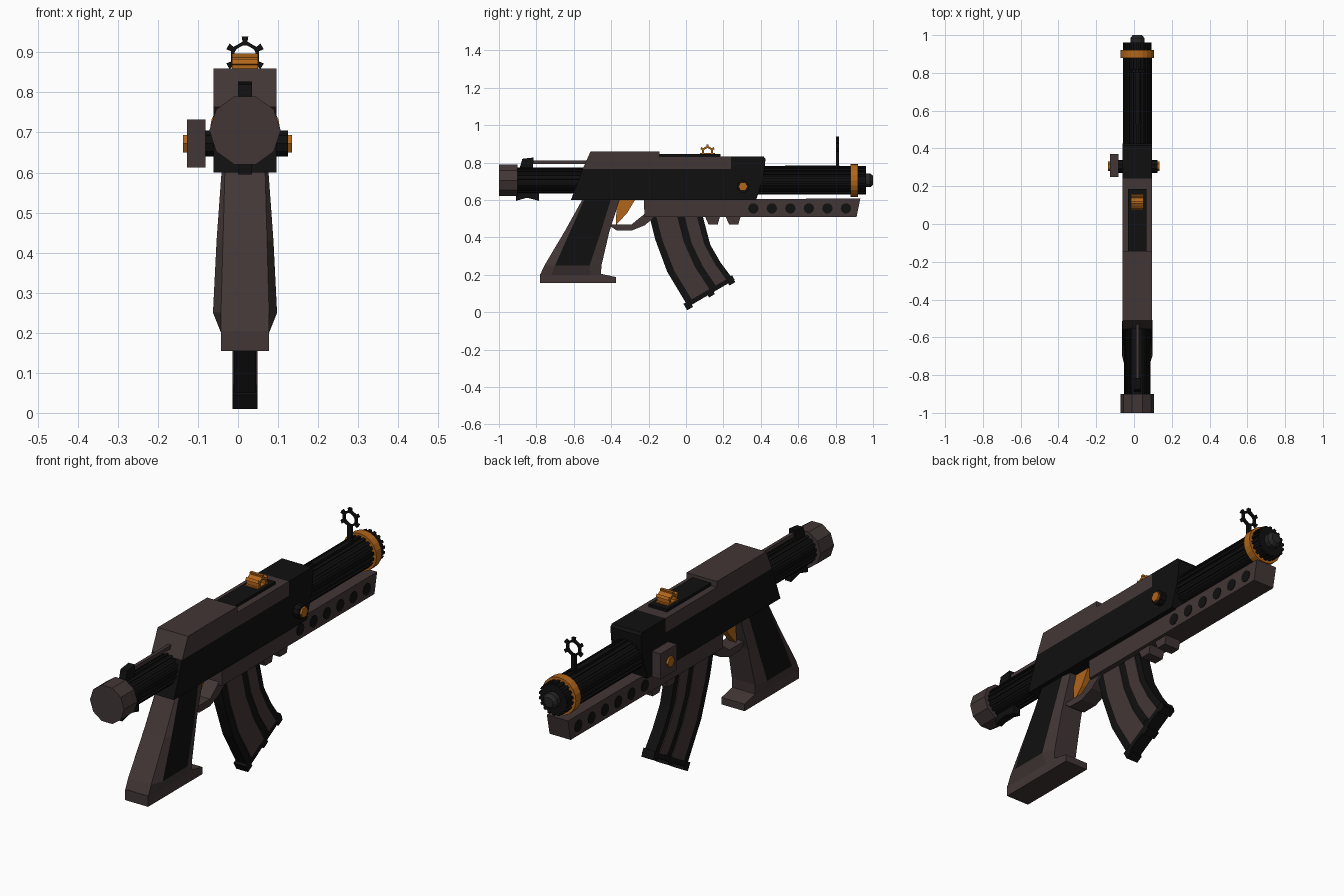
import bpy, bmesh
from math import sin, cos, pi, radians

if "Cube" in bpy.data.objects:
    bpy.data.objects.remove(bpy.data.objects["Cube"])

CX, AXIS_Z = 0.0175, 0.705   # mid plane and barrel axis height


def material(name, rgb):
    m = bpy.data.materials.new(name)
    m.use_nodes = True
    m.diffuse_color = (*rgb, 1)
    b = next(n for n in m.node_tree.nodes if n.type == 'BSDF_PRINCIPLED')
    b.inputs["Base Color"].default_value = (*rgb, 1)
    b.inputs["Roughness"].default_value = 0.7
    return m


BROWN = material("dark brown", (0.055, 0.037, 0.037))
BLACK = material("black", (0.005, 0.005, 0.005))
ORANGE = material("burnt orange", (0.44, 0.13, 0.01))
GREY = material("charcoal grey", (0.02, 0.019, 0.019))


def loft(name, loops, mats, caps=True, closed=False, rule=None):
    """Skin a list of equal-length point loops."""
    bm = bmesh.new()
    rings = [[bm.verts.new(p) for p in loop] for loop in loops]
    n = len(rings[0])
    pairs = list(zip(rings, rings[1:]))
    if closed:
        pairs.append((rings[-1], rings[0]))
    for i, (a, b) in enumerate(pairs):
        for j in range(n):
            k = (j + 1) % n
            f = bm.faces.new((a[j], a[k], b[k], b[j]))
            if rule:
                f.material_index = rule(i, j)
    if caps and not closed:
        bm.faces.new(rings[0])
        bm.faces.new(rings[-1])
    bmesh.ops.recalc_face_normals(bm, faces=bm.faces)
    me = bpy.data.meshes.new(name)
    bm.to_mesh(me)
    bm.free()
    for m in mats:
        me.materials.append(m)
    ob = bpy.data.objects.new(name, me)
    bpy.context.collection.objects.link(ob)
    return ob


def side(name, pts, half, mat):
    """Side profile (y, z) extruded symmetrically across x."""
    return loft(name, [[(CX + s * half, y, z) for y, z in pts] for s in (-1, 1)], [mat])


def along_x(name, pts, x0, x1, mat):
    return loft(name, [[(x, y, z) for y, z in pts] for x in (x0, x1)], [mat])


def along_y(name, pts, y0, y1, mat):
    return loft(name, [[(x, y, z) for x, z in pts] for y in (y0, y1)], [mat])


def rect(a0, a1, b0, b1):
    return [(a0, b0), (a1, b0), (a1, b1), (a0, b1)]


def ngon(u, v, r, n, start=0):
    return [(u + r * cos(start + 2 * pi * i / n), v + r * sin(start + 2 * pi * i / n))
            for i in range(n)]


def gear(u, v, r, tip, n, duty=0.25, start=pi / 2):
    """Toothed outline; four points per tooth."""
    pts = []
    step = 2 * pi / n
    for i in range(n):
        c = start + i * step
        for off, rad in ((-duty, r), (-duty, tip), (duty, tip), (duty, r)):
            a = c + off * step
            pts.append((u + rad * cos(a), v + rad * sin(a)))
    return pts


def toothed_ring(name, u, v, inner, r, tip, w0, w1, place, mat):
    out = gear(u, v, r, tip, 6, 0.16)
    hole = [(u + (p - u) * inner / ((p - u) ** 2 + (q - v) ** 2) ** 0.5,
             v + (q - v) * inner / ((p - u) ** 2 + (q - v) ** 2) ** 0.5) for p, q in out]
    loops = [[place(p, q, w) for p, q in shape]
             for shape, w in ((out, w0), (out, w1), (hole, w1), (hole, w0))]
    return loft(name, loops, [mat], closed=True)


# Ribbed tubes, end cap and muzzle
along_y("butt_cap", ngon(CX, AXIS_Z, 0.089, 10), -1, -0.9, BROWN)
along_y("rear_tube", gear(CX, AXIS_Z, 0.063, 0.07, 18), -0.905, -0.5, BLACK)
along_y("barrel", gear(CX, AXIS_Z, 0.068, 0.077, 18), 0.35, 0.89, BLACK)
along_y("barrel_band", ngon(CX, AXIS_Z, 0.088, 20), 0.88, 0.92, ORANGE)
along_y("muzzle_collar", gear(CX, AXIS_Z, 0.068, 0.076, 18), 0.91, 0.962, BLACK)
loft("muzzle_tip", [[(x, y, z) for x, z in ngon(CX, AXIS_Z, r, 12)]
                    for y, r in ((0.95, 0.037), (0.985, 0.037), (1.0, 0.024))], [GREY])
side("barrel_top_rail", rect(0.53, 0.82, 0.77, 0.785), 0.012, BLACK)

# Rear tube clamp and rod
side("clamp_top", [(-0.895, 0.75), (-0.875, 0.82), (-0.815, 0.827), (-0.82, 0.75)], 0.017, BLACK)
side("clamp_bottom", [(-0.91, 0.67), (-0.91, 0.595), (-0.85, 0.612), (-0.785, 0.595),
                      (-0.785, 0.67)], 0.017, BLACK)
side("charging_rod", rect(-0.83, -0.5, 0.793, 0.81), 0.008, BROWN)

# Receiver
side("receiver_lower", [(-0.615, 0.6), (0.375, 0.6), (0.41, 0.71), (0.42, 0.765),
                        (-0.553, 0.765)], 0.079, BLACK)
side("receiver_cover", [(-0.553, 0.765), (-0.51, 0.86), (-0.142, 0.86), (-0.142, 0.832),
                        (0.24, 0.832), (0.24, 0.765)], 0.079, BROWN)
side("receiver_front", [(0.24, 0.765), (0.24, 0.832), (0.415, 0.832), (0.425, 0.82),
                        (0.42, 0.765)], 0.079, BLACK)
side("top_plate", rect(-0.142, 0.185, 0.825, 0.845), 0.048, BLACK)

# Sights
toothed_ring("rear_sight", 0.115, 0.857, 0.02, 0.031, 0.041, CX - 0.033, CX + 0.033,
             lambda p, q, w: (w, p, q), ORANGE)
side("rear_sight_base", rect(0.075, 0.155, 0.835, 0.85), 0.033, ORANGE)
toothed_ring("front_sight", CX, 0.89, 0.028, 0.037, 0.05, 0.803, 0.817,
             lambda p, q, w: (p, w, q), BLACK)
side("front_sight_post", rect(0.802, 0.818, 0.76, 0.86), 0.01, BLACK)

# Cross bolt with side block
along_x("cross_bolt", ngon(0.305, 0.672, 0.034, 10), -0.1, 0.125, BLACK)
along_x("bolt_block", rect(0.25, 0.37, 0.612, 0.732), -0.127, -0.081, BROWN)
along_x("bolt_hex", ngon(0.305, 0.672, 0.025, 6), -0.137, 0.135, ORANGE)

# Handguard with vents and lugs
side("handguard", [(-0.225, 0.605), (-0.222, 0.51), (0.912, 0.51), (0.932, 0.607)], 0.055, BROWN)
for i in range(6):
    y = 0.36 + i * 0.099
    side(f"vent_{i + 1}", ngon(y, 0.555, 0.028, 10), 0.0575, BLACK)
for i, y in enumerate((0.145, 0.255)):
    side(f"lug_{i + 1}", [(y - 0.045, 0.515), (y - 0.025, 0.47), (y + 0.025, 0.47),
                          (y + 0.038, 0.515)], 0.04, BROWN)

# Trigger and guard
side("trigger", [(-0.37, 0.605), (-0.27, 0.605), (-0.315, 0.53), (-0.375, 0.465)], 0.018, ORANGE)
side("trigger_guard", [(-0.42, 0.47), (-0.29, 0.47), (-0.222, 0.525), (-0.16, 0.515),
                       (-0.22, 0.465), (-0.29, 0.437), (-0.37, 0.437)], 0.04, BROWN)

# Grip: flared sections, black side panels between brown straps
sections = [  # z, rear, panel rear, panel front, front, inner half, outer half
    (0.61, -0.55, -0.54, -0.4, -0.352, 0.05, 0.058),
    (0.43, -0.65, -0.62, -0.455, -0.41, 0.055, 0.071),
    (0.25, -0.757, -0.7, -0.515, -0.452, 0.06, 0.08),
    (0.2, -0.78, -0.72, -0.51, -0.455, 0.06, 0.06)]
loops = []
for z, rear, pr, pf, front, wi, wo in sections:
    half = [(wi, rear), (wo, pr), (wo, pf), (wi, front)]
    loops.append([(CX + w, y, z) for w, y in half] +
                 [(CX - w, y, z) for w, y in reversed(half)])
loft("grip", loops, [BROWN, BLACK], rule=lambda i, j: int(i < 2 and j in (1, 5)))
side("grip_base", [(-0.78, 0.205), (-0.78, 0.155), (-0.375, 0.155), (-0.375, 0.188),
                   (-0.455, 0.205)], 0.06, BROWN)

# Curved magazine built from bands between its rear and front edges
rear_edge = [(-0.2, 0.53), (-0.165, 0.39), (-0.1, 0.215), (0.005, 0.04)]
front_edge = [(0.085, 0.53), (0.13, 0.36), (0.185, 0.265), (0.245, 0.185)]


def mix(a, b, t):
    return a[0] + (b[0] - a[0]) * t, a[1] + (b[1] - a[1]) * t


def magazine_band(name, t0, t1, half, mat, end=1.0):
    rows = [(mix(r, f, t0), mix(r, f, t1)) for r, f in zip(rear_edge, front_edge)]
    rows[-1] = tuple(mix(p, q, end) for p, q in zip(rows[-2], rows[-1]))
    side(name, [a for a, b in rows] + [b for a, b in reversed(rows)], half, mat)


magazine_band("magazine_body", 0, 1, 0.027, BLACK)
magazine_band("magazine_panel_rear", 0.13, 0.52, 0.031, BROWN, 0.94)
magazine_band("magazine_panel_front", 0.66, 0.89, 0.031, BROWN, 0.94)
magazine_band("magazine_panel_end", 0.51, 0.67, 0.0285, BLACK, 0.8)

# Magazine floor plate with studs
foot_a, foot_b = (-0.008, 0.035), (0.252, 0.187)
down = (0.011, -0.019)


def slab(t0, t1, d0, d1):
    a, b = mix(foot_a, foot_b, t0), mix(foot_a, foot_b, t1)
    return [(p[0] + down[0] * d, p[1] + down[1] * d) for p, d in
            ((a, d0), (b, d0), (b, d1), (a, d1))]


side("magazine_floor", slab(0, 1, -0.5, 0.7), 0.031, BLACK)
for i, t in enumerate((0, 0.45, 0.87)):
    side(f"floor_stud_{i + 1}", slab(t, t + 0.12, 0.5, 1.3), 0.031, BLACK)
